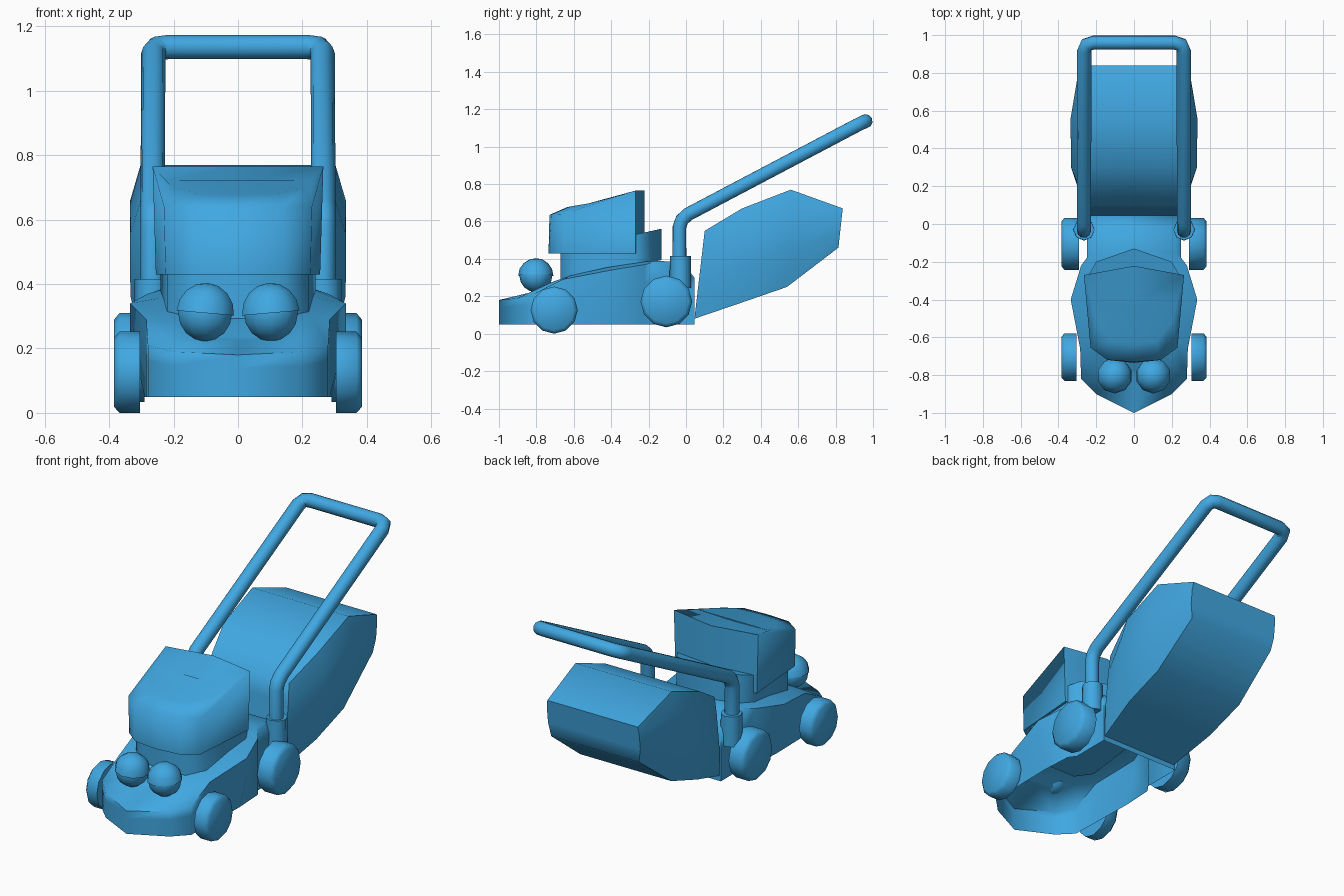
import bpy, bmesh, math
from mathutils import Vector, Matrix

cube = bpy.data.objects.get("Cube")
if cube:
    bpy.data.objects.remove(cube, do_unlink=True)

COLOUR = (0.052, 0.39, 0.76, 1)
blue = bpy.data.materials.new("sky_blue")
blue.diffuse_color = COLOUR
blue.use_nodes = True
blue.node_tree.nodes["Principled BSDF"].inputs["Base Color"].default_value = COLOUR


def finish(name, bm, angle):
    """Turn a bmesh into a named, shaded object."""
    bmesh.ops.remove_doubles(bm, verts=bm.verts, dist=0.0005)
    bmesh.ops.dissolve_degenerate(bm, edges=bm.edges, dist=0.0005)
    bmesh.ops.recalc_face_normals(bm, faces=bm.faces)
    me = bpy.data.meshes.new(name)
    bm.to_mesh(me)
    bm.free()
    me.materials.append(blue)
    ob = bpy.data.objects.new(name, me)
    bpy.context.collection.objects.link(ob)
    bpy.ops.object.select_all(action='DESELECT')
    bpy.context.view_layer.objects.active = ob
    ob.select_set(True)
    bpy.ops.object.shade_smooth_by_angle(angle=math.radians(angle))


def bridge(bm, loops):
    """Join consecutive closed loops of vertices with quads."""
    n = len(loops[0])
    for a, b in zip(loops, loops[1:]):
        for i in range(n):
            j = (i + 1) % n
            bm.faces.new((a[i], a[j], b[j], b[i]))


def mirrored_loft(name, rings, angle, open_start=False):
    """Skin half rings (x >= 0) mirrored over x, closing the ends with strips."""
    bm = bmesh.new()
    loops = []
    for half in rings:
        pts = list(half) + [(-x, y, z) for x, y, z in reversed(half)]
        loops.append([bm.verts.new(p) for p in pts])
    bridge(bm, loops)
    n = len(loops[0])
    for loop in (loops[-1:] if open_start else (loops[0], loops[-1])):
        for i in range(n // 2 - 1):
            bm.faces.new((loop[i], loop[i + 1], loop[n - 2 - i], loop[n - 1 - i]))
    finish(name, bm, angle)


def wheel(name, centre, profile, segs=12):
    """Profile of (x offset, radius) spun round the x axis."""
    bm = bmesh.new()
    loops = []
    for dx, r in profile:
        loops.append([bm.verts.new((centre[0] + dx,
                                    centre[1] + r * math.sin(math.tau * k / segs),
                                    centre[2] - r * math.cos(math.tau * k / segs)))
                      for k in range(segs)])
    bridge(bm, loops)
    bm.faces.new(loops[0])
    bm.faces.new(loops[-1])
    finish(name, bm, 50)


# Cutting deck: hollow shell with pointed nose, flared sides, sloping shoulder
rim = [(0, -1, .18), (.2, -.9, .19), (.28, -.82, .21), (.285, -.66, .29),
       (.335, -.4, .34), (.28, -.22, .37), (.25, -.18, .38), (.25, .045, .30)]
shoulder = [(0, -.8, .225), (.12, -.77, .235), (.19, -.72, .275), (.22, -.62, .31),
            (.25, -.42, .355), (.23, -.22, .385), (.22, -.15, .39), (.22, -.02, .38)]
skirt = [(x, y, .05 + (z - .05) * .68) for x, y, z in rim]
foot = [(min(x, .29), y, .05) for x, y, z in rim]
mirrored_loft("deck", [foot, skirt, rim, shoulder], 75, open_start=True)

# Engine block rising from the deck through the cover, with a pointed back
block = [(0, -.67), (.14, -.67), (.22, -.6), (.24, -.27), (.2, -.2), (0, -.13)]
mirrored_loft("engine_block", [[(x, y, .42 + y * .2) for x, y in block],
                               [(x, y, .59 + y * .22) for x, y in block]], 60)

# Engine cover: rounded nose, swelling bonnet, raised lip at the back
cover_low = [(0, -.735, .43), (.14, -.72, .43), (.225, -.655, .43),
             (.255, -.27, .43), (0, -.222, .43)]
cover_top = [(0, -.73, .635), (.14, -.72, .637), (.23, -.655, .64),
             (.265, -.27, .765), (0, -.222, .765)]
bonnet = [(0, -.64, .675), (.12, -.62, .68), (.2, -.52, .697),
          (.225, -.42, .722), (0, -.42, .716)]
mirrored_loft("engine_cover", [cover_low, cover_top, bonnet], 80)


# Grass bag: sections along its length, rounded in the middle and square at the ends
def bag_section(w, yb, zb, yt, zt, low, top):
    prof = [(0, 0), (low, 0), (1, .38), (1, .78), (top, 1), (0, 1)]
    return [(w * u, yb + (yt - yb) * t, zb + (zt - zb) * t) for u, t in prof]


mirrored_loft("grass_bag", [bag_section(.255, .045, .08, .10, .55, .95, .98),
                            bag_section(.333, .30, .167, .30, .67, .85, .9),
                            bag_section(.336, .54, .25, .56, .77, .85, .9),
                            bag_section(.29, .815, .46, .838, .67, .95, .98)], 62)

# Wheels, handle sockets and eyes on each side
for s, side in ((1, "left"), (-1, "right")):
    for end, y, z, r, x0 in (("front", -.705, .126, .126, .305),
                             ("rear", -.105, .172, .138, .29)):
        wheel(f"{side}_{end}_wheel", (0, y, z),
              [(s * x0, r), (s * .368, r), (s * .385, r * .85)])

    # Socket holding the handle foot
    bm = bmesh.new()
    bmesh.ops.create_cone(bm, cap_ends=True, segments=8, radius1=.058, radius2=.056, depth=.17,
                          matrix=Matrix.Translation((s * .265, -.03, .33)))
    finish(f"{side}_handle_socket", bm, 48)

    # Eyeball
    centre = Matrix.Translation((s * .102, -.803, .31))
    bm = bmesh.new()
    bmesh.ops.create_uvsphere(bm, u_segments=10, v_segments=8, radius=.088, matrix=centre)
    finish(f"{side}_eye", bm, 60)

    # Eyelid: larger half dome over the eyeball
    bm = bmesh.new()
    bmesh.ops.create_uvsphere(bm, u_segments=10, v_segments=8, radius=.094)
    cut = bmesh.ops.bisect_plane(bm, geom=bm.verts[:] + bm.edges[:] + bm.faces[:],
                                 plane_co=(0, 0, 0), plane_no=(0, 0, 1), clear_inner=True)
    lid_edges = [e for e in cut["geom_cut"]
                 if isinstance(e, bmesh.types.BMEdge) and e.is_boundary]
    bmesh.ops.holes_fill(bm, edges=lid_edges, sides=0)
    bm.transform(centre @ Matrix.Rotation(s * math.radians(-5), 4, 'Y'))
    finish(f"{side}_eyelid", bm, 60)

# Push handle: one tube bent from foot to foot, swept as mitred rings
half = [(.265, -.035, .36), (.265, -.035, .57), (.265, -.022, .608), (.265, .01, .638),
        (.263, .915, 1.115), (.25, .95, 1.132), (.215, .96, 1.136)]
path = [Vector(p) for p in half + [(-x, y, z) for x, y, z in reversed(half)]]
bm = bmesh.new()
rings = []
SEGS, R = 10, .038
u = Vector((1, 0, 0))
for i, p in enumerate(path):
    before = (p - path[max(i - 1, 0)]).normalized()
    after = (path[min(i + 1, len(path) - 1)] - p).normalized()
    t = (before + after).normalized()
    u = (u - t * u.dot(t)).normalized()
    v = t.cross(u)
    rings.append([bm.verts.new(p + R * (u * math.cos(math.tau * k / SEGS)
                                        + v * math.sin(math.tau * k / SEGS)))
                  for k in range(SEGS)])
bridge(bm, rings)
bm.faces.new(rings[0])
bm.faces.new(rings[-1])
finish("push_handle", bm, 60)
